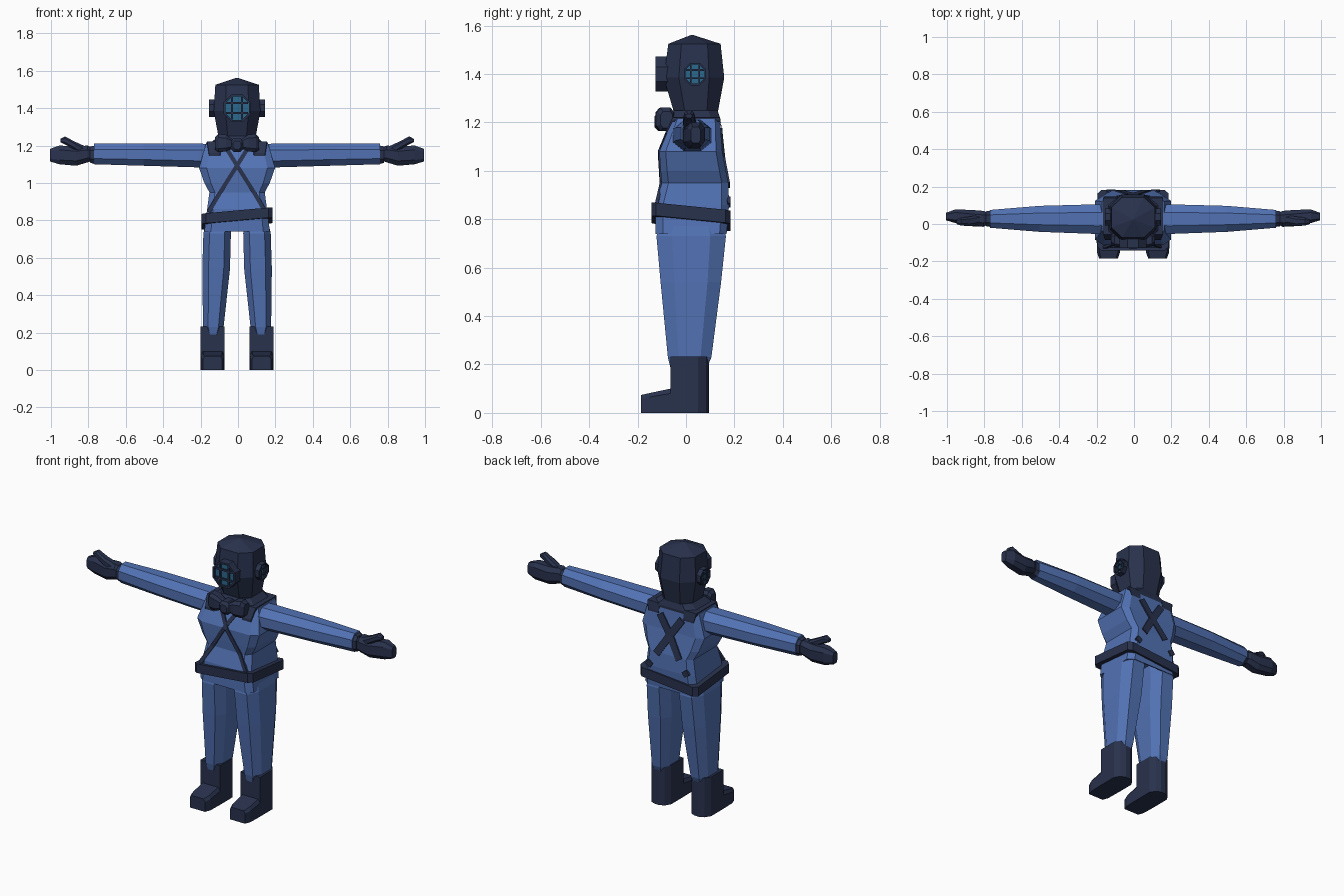
import bpy, bmesh, math
from mathutils import Vector, Matrix

if "Cube" in bpy.data.objects:
    bpy.data.objects.remove(bpy.data.objects["Cube"])

CX = -0.005  # symmetry plane of the figure


def material(name, rgb):
    m = bpy.data.materials.new(name)
    m.diffuse_color = (*rgb, 1)
    m.use_nodes = True
    m.node_tree.nodes["Principled BSDF"].inputs["Base Color"].default_value = m.diffuse_color
    return m


BLUE = material("suit_blue", (0.085, 0.17, 0.46))
DARK = material("dark_navy", (0.022, 0.032, 0.075))
GLASS = material("teal_glass", (0.025, 0.14, 0.27))


def octagon(u0, u1, v0, v1, c):
    """Chamfered rectangle, c = chamfer as a share of each half size."""
    cu, cv = (u0 + u1) / 2, (v0 + v1) / 2
    hu, hv = (u1 - u0) / 2, (v1 - v0) / 2
    k = 1 - c
    pts = [(1, -k), (1, k), (k, 1), (-k, 1), (-1, k), (-1, -k), (-k, -1), (k, -1)]
    return [(cu + hu * a, cv + hv * b) for a, b in pts]


def ring_z(z, x0, x1, y0, y1, c):
    return [Vector((u, v, z)) for u, v in octagon(x0, x1, y0, y1, c)]


def ring_x(x, y0, y1, z0, z1, c):
    return [Vector((x, u, v)) for u, v in octagon(y0, y1, z0, z1, c)]


def ring_y(y, x0, x1, z0, z1, c):
    return [Vector((u, y, v)) for u, v in octagon(x0, x1, z0, z1, c)]


def loft(name, rings, mat, mirror=False, caps=True, closed=False, matrix=None):
    bm = bmesh.new()
    rows = [[bm.verts.new(p) for p in r] for r in rings]
    pairs = list(zip(rows, rows[1:]))
    if closed:
        pairs.append((rows[-1], rows[0]))
    for a, b in pairs:
        n = len(a)
        for i in range(n):
            j = (i + 1) % n
            bm.faces.new((a[i], a[j], b[j], b[i]))
    if caps and not closed:
        bm.faces.new(rows[0])
        bm.faces.new(rows[-1])
    if matrix:
        bm.transform(matrix)
    bmesh.ops.remove_doubles(bm, verts=bm.verts, dist=1e-5)
    bmesh.ops.recalc_face_normals(bm, faces=bm.faces)
    me = bpy.data.meshes.new(name)
    bm.to_mesh(me)
    bm.free()
    me.materials.append(mat)
    ob = bpy.data.objects.new(name, me)
    ob.location.x = CX
    bpy.context.collection.objects.link(ob)
    if mirror:
        ob.modifiers.new("mirror", "MIRROR").use_mirror_merge = False
    return ob


# jacket: z, half width, front y, back y
TORSO = [(1.215, .165, -.055, .14), (1.08, .203, -.11, .15), (1.0, .175, -.105, .165),
         (.95, .148, -.10, .175), (.86, .16, -.125, .178), (.74, .175, -.125, .168)]
rings = [ring_z(z, -w, w, f, b, .2) for z, w, f, b in TORSO]
rings += [ring_z(.745, -.16, .16, -.11, .155, .2), ring_z(.80, -.14, .14, -.09, .14, .2)]
loft("jacket", rings, BLUE)


def torso_y(z, col):
    for a, b in zip(TORSO, TORSO[1:]):
        if b[0] <= z <= a[0]:
            t = (a[0] - z) / (a[0] - b[0])
            return a[col] + t * (b[col] - a[col])
    return TORSO[0][col]


# harness straps hugging the front and back of the jacket
def strap(name, pts, width, col):
    d = Vector((pts[-1][0] - pts[0][0], pts[-1][1] - pts[0][1])).normalized()
    px, pz = -d.y * width / 2, d.x * width / 2
    rings = []
    for x, z in pts:
        rings.append([Vector((x + s * px, torso_y(z + s * pz, col) + o, z + s * pz))
                      for s, o in ((-1, -.007), (1, -.007), (1, .007), (-1, .007))])
    loft(name, rings, DARK, mirror=True)


strap("front_strap", [(-.152, .845), (-.09, .95), (-.008, 1.08), (.06, 1.19)], .022, 2)
strap("back_strap", [(-.075, .94), (0, 1.06), (.072, 1.165)], .042, 3)
strap("back_strap_end", [(-.128, .858), (-.11, .885)], .036, 3)
loft("shoulder_strap", [ring_y(-.085, .09, .15, 1.145, 1.16, .1),
                        ring_y(-.055, .08, .16, 1.205, 1.222, .1),
                        ring_y(.14, .08, .16, 1.205, 1.222, .1),
                        ring_y(.148, .08, .15, 1.165, 1.175, .1)], DARK, mirror=True)

# slanted belt
belt = []
for inset, h in ((.03, -.027), (0, -.027), (0, .027), (.03, .027)):
    r = ring_z(0, -.19 + inset, .19 - inset, -.143 + inset, .183 - inset, .12)
    for p in r:
        p.z = .81 + .09 * p.x - .1 * (p.y - .02) + h
    belt.append(r)
loft("belt", belt, DARK, closed=True)

# trouser legs
loft("leg", [ring_z(.80, .035, .165, -.10, .145, .45),
             ring_z(.73, .033, .180, -.122, .165, .45),
             ring_z(.54, .038, .186, -.105, .145, .45),
             ring_z(.23, .072, .182, -.075, .105, .5),
             ring_z(.17, .10, .155, -.06, .08, .5)], BLUE, mirror=True)

# boots
heel = [(.195, -.065), (.195, .05), (.175, .082), (.145, .095), (.115, .095),
        (.087, .082), (.067, .05), (.067, -.065)]
loft("boot_shaft", [[Vector((x, y, z)) for x, y in heel] for z in (0, .232)], DARK, mirror=True)
toe = []
for y, hw, top in ((0, .064, .108), (-.065, .064, .10), (-.15, .062, .082), (-.185, .05, .074)):
    toe.append([Vector((.131 + hw * s, y, z)) for s, z in
                ((-1, 0), (1, 0), (1, top * .8), (.8, top), (-.8, top), (-1, top * .8))])
loft("boot_toe", toe, DARK, mirror=True)

# sleeves
loft("sleeve", [ring_x(.12, -.05, .10, 1.085, 1.208, .55),
                ring_x(.20, -.053, .105, 1.083, 1.21, .55),
                ring_x(.50, -.042, .097, 1.092, 1.212, .55),
                ring_x(.765, -.02, .075, 1.10, 1.21, .55)], BLUE, mirror=True)

# gloves
loft("glove_cuff", [ring_x(.76, -.016, .072, 1.10, 1.20, .5),
                    ring_x(.785, -.012, .068, 1.108, 1.195, .5)], DARK, mirror=True)
loft("glove", [ring_x(.775, -.002, .06, 1.118, 1.188, .5),
               ring_x(.80, -.015, .07, 1.11, 1.20, .5),
               ring_x(.86, -.012, .075, 1.092, 1.195, .5),
               ring_x(.95, .005, .078, 1.10, 1.20, .45),
               ring_x(1.0, .02, .06, 1.115, 1.182, .4)], DARK, mirror=True)
loft("glove_thumb", [ring_x(.81, .0, .05, 1.13, 1.195, .5),
                     ring_x(.87, -.012, .04, 1.178, 1.222, .5),
                     ring_x(.92, -.008, .034, 1.206, 1.249, .5),
                     ring_x(.945, .0, .025, 1.218, 1.236, .5)], DARK, mirror=True)

# helmet
loft("helmet", [ring_z(1.20, -.095, .095, -.04, .12, .5),
                ring_z(1.25, -.10, .10, -.052, .133, .5),
                ring_z(1.385, -.125, .125, -.092, .158, .5),
                ring_z(1.525, -.116, .116, -.073, .143, .5),
                ring_z(1.562, -.003, .003, .022, .028, .5)], DARK)

# collar and bow tied in front
loft("collar", [ring_z(1.18, -.15, .15, -.085, .14, .35),
                ring_z(1.215, -.14, .14, -.08, .142, .35),
                ring_z(1.25, -.10, .10, -.055, .13, .4)], DARK)
loft("bow_loop", [ring_x(.01, -.115, -.07, 1.19, 1.225, .4),
                  ring_x(.06, -.127, -.055, 1.168, 1.258, .4),
                  ring_x(.10, -.12, -.05, 1.165, 1.262, .4),
                  ring_x(.118, -.105, -.055, 1.178, 1.245, .4)], DARK, mirror=True)
loft("bow_knot", [ring_y(-.05, -.035, .035, 1.165, 1.24, .5),
                  ring_y(-.115, -.035, .035, 1.165, 1.24, .5),
                  ring_y(-.13, -.022, .022, 1.18, 1.225, .5)], DARK)


# helmet windows: rim, glass and guard bars, built facing +x then placed
def window(name, place, r, depth, mirror):
    def circle(rad, x):
        return [Vector((x, rad * math.cos(a), rad * math.sin(a)))
                for a in (math.radians(22.5 + 45 * i) for i in range(8))]
    g = depth - .012
    ri = r * .86
    loft(name + "_rim", [circle(r, -.03), circle(r, depth), circle(ri, depth), circle(ri, g - .01)],
         DARK, mirror, caps=False, matrix=place)
    loft(name + "_glass", [circle(ri, g - .006), circle(ri, g)], GLASS, mirror, matrix=place)
    b, t = ri * .4, r * .07
    for s in (-1, 1):
        for turn in (0, 90):
            bar = [[Vector((x, s * b + y, z)) for x, y in
                    ((g, -t), (g + .009, -t), (g + .009, t), (g, t))] for z in (-ri * .88, ri * .88)]
            loft(name + "_bar", bar, DARK, mirror,
                 matrix=place @ Matrix.Rotation(math.radians(turn), 4, "X"))


window("front_window", Matrix.Translation((0, -.085, 1.40)) @ Matrix.Rotation(-math.pi / 2, 4, "Z"),
       .079, .042, False)
window("side_window", Matrix.Translation((.12, .037, 1.40)), .05, .029, True)
